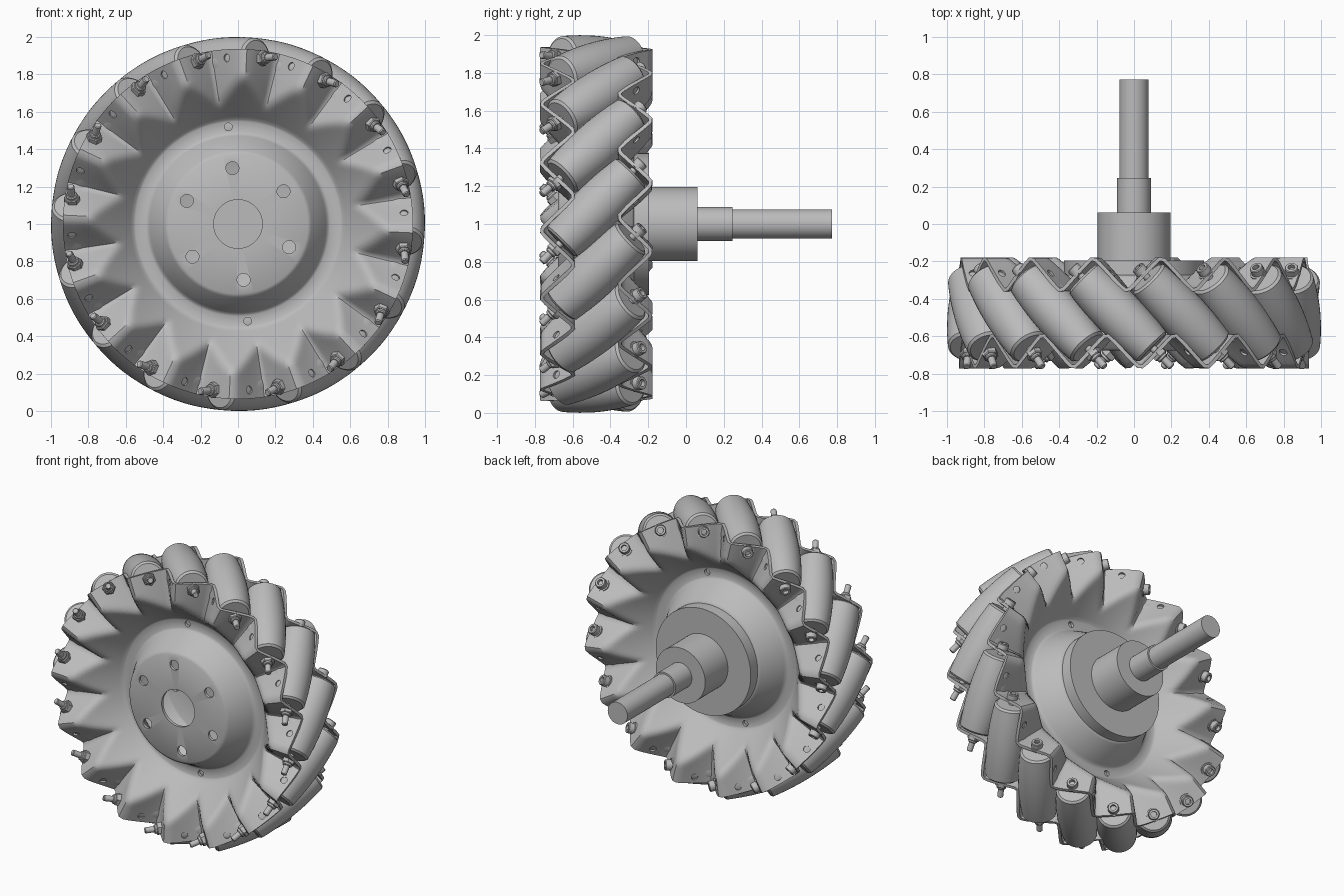
import bpy, bmesh
from math import sin, cos, asin, pi, radians, sqrt
from mathutils import Vector, Matrix

cube = bpy.data.objects.get("Cube")
if cube:
    bpy.data.objects.remove(cube, do_unlink=True)

COUNT = 16                      # rollers round the wheel
PHASE = radians(-5.7)           # angle of the first roller from straight up
MID = -0.475                    # y of the wheel's middle plane
AXLE_R = 0.87                   # distance of roller axles from the hub
STEP = 2 * pi / COUNT
LEAD = 0.205 / AXLE_R           # angle from roller middle to its end bracket

grey = bpy.data.materials.new("plain_grey")
grey.use_nodes = True
grey.diffuse_color = (0.5, 0.5, 0.5, 1)
grey.node_tree.nodes["Principled BSDF"].inputs["Base Color"].default_value = (0.5, 0.5, 0.5, 1)


def finish(bm, name):
    bmesh.ops.recalc_face_normals(bm, faces=bm.faces)
    mesh = bpy.data.meshes.new(name)
    bm.to_mesh(mesh)
    bm.free()
    mesh.materials.append(grey)
    return mesh


def smooth(mesh, angle=35):
    mesh.shade_smooth()
    mesh.set_sharp_from_angle(angle=radians(angle))


def add(name, mesh, matrix=None):
    ob = bpy.data.objects.new(name, mesh)
    bpy.context.collection.objects.link(ob)
    if matrix:
        ob.matrix_world = matrix
    return ob


def lathe(name, profile, segs):
    """Turn (radius, height) points round z; both ends are capped."""
    bm = bmesh.new()
    rings = [[bm.verts.new((r * cos(2 * pi * k / segs), r * sin(2 * pi * k / segs), h))
              for k in range(segs)] for r, h in profile]
    for a, b in zip(rings, rings[1:]):
        for k in range(segs):
            n = (k + 1) % segs
            bm.faces.new((a[k], a[n], b[n], b[k]))
    bm.faces.new(rings[0])
    bm.faces.new(rings[-1])
    mesh = finish(bm, name)
    smooth(mesh)
    return mesh


def radial(phi):
    return Vector((sin(phi), 0, cos(phi)))


def tangent(phi):
    return Vector((cos(phi), 0, -sin(phi)))


def frame(origin, z, x):
    """Matrix whose z axis follows z and whose x axis follows x."""
    z = z.normalized()
    y = z.cross(x).normalized()
    m = Matrix((y.cross(z), y, z)).transposed().to_4x4()
    m.translation = origin
    return m


CENTRE = Vector((0, MID, 1))
Y = Vector((0, 1, 0))

# Raised hub and flat joining ring of a shell: radius, distance from middle plane
HUB = [(0.13, 0.192), (0.37, 0.192), (0.385, 0.182), (0.462, 0.035),
       (0.475, 0.018), (0.49, 0.011), (0.55, 0.011)]
# Radii of the flaring dish and its folded rim
DISH = [0.565 + 0.018 * k for k in range(16)] + [0.88, 0.936]


def zigzag(phi):
    """Triangle wave with rounded corners, rising through zero at the bracket."""
    return asin(0.97 * sin((phi - LEAD) * COUNT)) / asin(0.97)


def dish_depth(r, phi):
    """Cone running out softly into the folded rim."""
    cone = 0.012 + (r - 0.56) * 1.2
    rim = 0.205 - 0.085 * zigzag(phi)
    h = max(0.035 - abs(cone - rim), 0) / 0.035
    return min(cone, rim) - h * h * 0.035 / 4


def make_shell(name, side, hub_phase):
    cols = COUNT * 16
    angles = [2 * pi * k / cols for k in range(cols)]
    rows = [(r, [d] * cols) for r, d in HUB]
    rows += [(r, [dish_depth(r, a) for a in angles]) for r in DISH]
    bm = bmesh.new()
    rings = [[bm.verts.new(CENTRE + radial(PHASE + side * a) * r - Y * side * d)
              for a, d in zip(angles, depths)] for r, depths in rows]
    for a, b in zip(rings, rings[1:]):
        for k in range(cols):
            n = (k + 1) % cols
            bm.faces.new((a[k], a[n], b[n], b[k]))
    shell = add(name, finish(bm, name))

    # Drill plate holes, joining holes and spare rim holes
    drill = bmesh.new()

    def hole(origin, axis, x, radius):
        bmesh.ops.create_cone(drill, cap_ends=True, segments=16, radius1=radius,
                              radius2=radius, depth=0.1, matrix=frame(origin, axis, x))

    for k in range(6):
        e = radial(hub_phase + k * pi / 3)
        hole(CENTRE + e * 0.3 - Y * side * 0.192, Y, e, 0.035)
    for k in range(2):
        e = radial(hub_phase + k * pi)
        hole(CENTRE + e * 0.522 - Y * side * 0.011, Y, e, 0.021)
    for k in range(COUNT):
        phi = PHASE + side * (LEAD + (k + 0.5) * STEP)
        hole(CENTRE + radial(phi) * 0.89 - Y * side * 0.205,
             tangent(phi) + Y, radial(phi), 0.022)
    cutter = add(name + "_drill", finish(drill, name + "_drill"))
    cutter.hide_render = True

    solid = shell.modifiers.new("thickness", 'SOLIDIFY')
    solid.thickness = 0.02
    solid.offset = 0
    cut = shell.modifiers.new("holes", 'BOOLEAN')
    cut.operation = 'DIFFERENCE'
    cut.solver = 'EXACT'
    cut.object = cutter
    bpy.context.view_layer.objects.active = shell
    for m in ("thickness", "holes"):
        bpy.ops.object.modifier_apply(modifier=m)
    bpy.data.objects.remove(cutter, do_unlink=True)
    smooth(shell.data, 38)


# The back shell is bolted on one roller step further round
make_shell("front_shell", 1, PHASE)
make_shell("back_shell", -1, PHASE + STEP)

# Barrel rollers: bulged so that together they roll as one circle
HALF = 0.265
barrel = [(0.025, -HALF), (0.098, -HALF)]
for k in range(-6, 7):
    s = (HALF - 0.012) * k / 6
    barrel.append((1 - sqrt(AXLE_R ** 2 + s * s / 2), s))
barrel += [(0.098, HALF), (0.025, HALF)]
roller_mesh = lathe("roller", barrel, 40)

# Axle bolt with a socket head behind and a nut in front
bolt_mesh = lathe("axle_bolt", [(0.02, -0.3), (0.02, 0.405), (0.016, 0.41)], 16)
head_mesh = lathe("bolt_head", [(0.046, -0.295), (0.046, -0.305), (0.036, -0.305), (0.036, -0.34),
                                (0.032, -0.345), (0.019, -0.345), (0.019, -0.32)], 20)
nut_mesh = lathe("nut", [(0.043, 0.295), (0.043, 0.327), (0.038, 0.332)], 6)
collar_mesh = lathe("nut_collar", [(0.031, 0.33), (0.031, 0.343), (0.026, 0.348)], 16)

for i in range(COUNT):
    phi = PHASE + i * STEP
    e = radial(phi)
    m = frame(CENTRE + e * AXLE_R, tangent(phi) - Y, e)
    for mesh in (roller_mesh, bolt_mesh, head_mesh, nut_mesh, collar_mesh):
        add(f"{mesh.name}_{i + 1}", mesh, m)

# Hub flange, boss and stepped drive shaft along y
along_y = frame(Vector((0, 0, 1)), Y, Vector((1, 0, 0)))
for name, radius, start, end in (("hub_flange", 0.375, -0.274, -0.195),
                                 ("hub_boss", 0.195, -0.2, 0.062),
                                 ("shaft_collar", 0.09, 0.05, 0.245),
                                 ("drive_shaft", 0.078, -0.278, 0.772)):
    add(name, lathe(name, [(radius, start), (radius, end)], 64), along_y)
